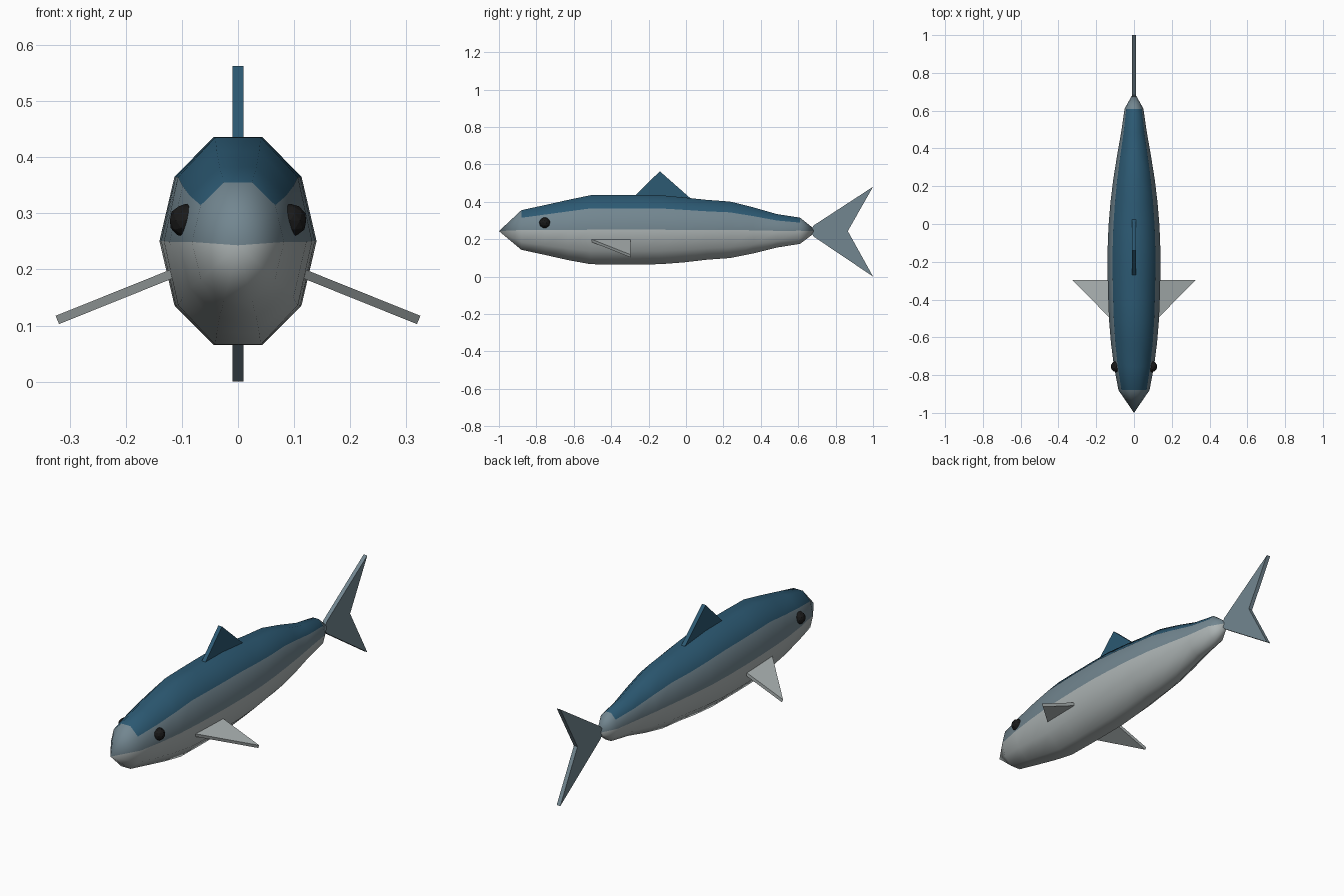
import bpy, bmesh, math
from mathutils import Vector

if "Cube" in bpy.data.objects:
    bpy.data.objects.remove(bpy.data.objects["Cube"])


def material(name, rgb):
    m = bpy.data.materials.new(name)
    m.diffuse_color = (*rgb, 1)
    m.use_nodes = True
    m.node_tree.nodes["Principled BSDF"].inputs["Base Color"].default_value = m.diffuse_color
    return m


BLUE = material("back_blue", (0.025, 0.10, 0.17))
MID = material("side_blue_grey", (0.17, 0.24, 0.28))
SILVER = material("belly_silver", (0.42, 0.46, 0.46))
BLACK = material("eye_black", (0.01, 0.01, 0.01))


def finish(bm, name, mats):
    bmesh.ops.recalc_face_normals(bm, faces=bm.faces[:])
    mesh = bpy.data.meshes.new(name)
    bm.to_mesh(mesh)
    bm.free()
    for m in mats:
        mesh.materials.append(m)
    ob = bpy.data.objects.new(name, mesh)
    bpy.context.collection.objects.link(ob)
    return ob


def plate(name, pts, normal, half, mat):
    """Flat fin: a polygon given thickness along its normal."""
    bm = bmesh.new()
    off = Vector(normal).normalized() * half
    a = [bm.verts.new(Vector(p) + off) for p in pts]
    b = [bm.verts.new(Vector(p) - off) for p in pts]
    bm.faces.new(a)
    bm.faces.new(b[::-1])
    n = len(pts)
    for i in range(n):
        j = (i + 1) % n
        bm.faces.new((a[i], b[i], b[j], a[j]))
    return finish(bm, name, [mat])


# Body: ten-sided rings (y, half width, top z, bottom z) closed to a point at each end
SIDES = 10
RINGS = [
    (-0.88, 0.082, 0.355, 0.143), (-0.755, 0.106, 0.382, 0.116),
    (-0.63, 0.122, 0.410, 0.088), (-0.51, 0.132, 0.435, 0.066),
    (-0.385, 0.137, 0.436, 0.065), (-0.26, 0.140, 0.436, 0.065),
    (-0.14, 0.140, 0.435, 0.066), (-0.01, 0.135, 0.423, 0.076),
    (0.11, 0.125, 0.410, 0.090), (0.235, 0.110, 0.401, 0.099),
    (0.36, 0.090, 0.370, 0.124), (0.485, 0.068, 0.334, 0.155),
    (0.61, 0.050, 0.315, 0.175),
]
bm = bmesh.new()
rings = []
for y, w, top, bot in RINGS:
    mid, h = (top + bot) / 2, (top - bot) / 2 / math.sin(math.radians(72))
    rings.append([bm.verts.new((w * math.cos(k * math.tau / SIDES), y,
                                mid + h * math.sin(k * math.tau / SIDES)))
                  for k in range(SIDES)])
nose = bm.verts.new((0, -1.0, 0.243))
tail_end = bm.verts.new((0, 0.70, 0.243))
shade = [1, 0, 0, 0, 1] + [2] * 5
for k in range(SIDES):
    j = (k + 1) % SIDES
    bm.faces.new((nose, rings[0][k], rings[0][j])).material_index = 2 if shade[k] == 2 else 1
    bm.faces.new((tail_end, rings[-1][j], rings[-1][k])).material_index = 2 if shade[k] == 2 else 1
    for a, b in zip(rings, rings[1:]):
        bm.faces.new((a[k], b[k], b[j], a[j])).material_index = shade[k]
for f in bm.faces:
    f.smooth = True
finish(bm, "body", [BLUE, MID, SILVER])

# Dorsal and tail fins
plate("dorsal_fin", [(0, -0.28, 0.425), (0, -0.14, 0.563), (0, 0.03, 0.413)],
      (1, 0, 0), 0.01, BLUE)
plate("tail_fin", [(0, 0.66, 0.245), (0, 0.685, 0.275), (0, 1.0, 0.48),
                   (0, 0.865, 0.243), (0, 1.0, 0.0), (0, 0.685, 0.212)],
      (1, 0, 0), 0.01, MID)

# Pectoral fins and eyes, mirrored
for side, s in (("right", 1), ("left", -1)):
    plate(side + "_pectoral_fin",
          [(s * 0.118, -0.505, 0.192), (s * 0.322, -0.297, 0.110), (s * 0.118, -0.297, 0.192)],
          (s * 0.38, 0, 0.92), 0.008, SILVER)
    bm = bmesh.new()
    bmesh.ops.create_icosphere(bm, subdivisions=2, radius=0.03)
    bmesh.ops.translate(bm, verts=bm.verts[:], vec=(s * 0.093, -0.755, 0.287))
    finish(bm, side + "_eye", [BLACK])
